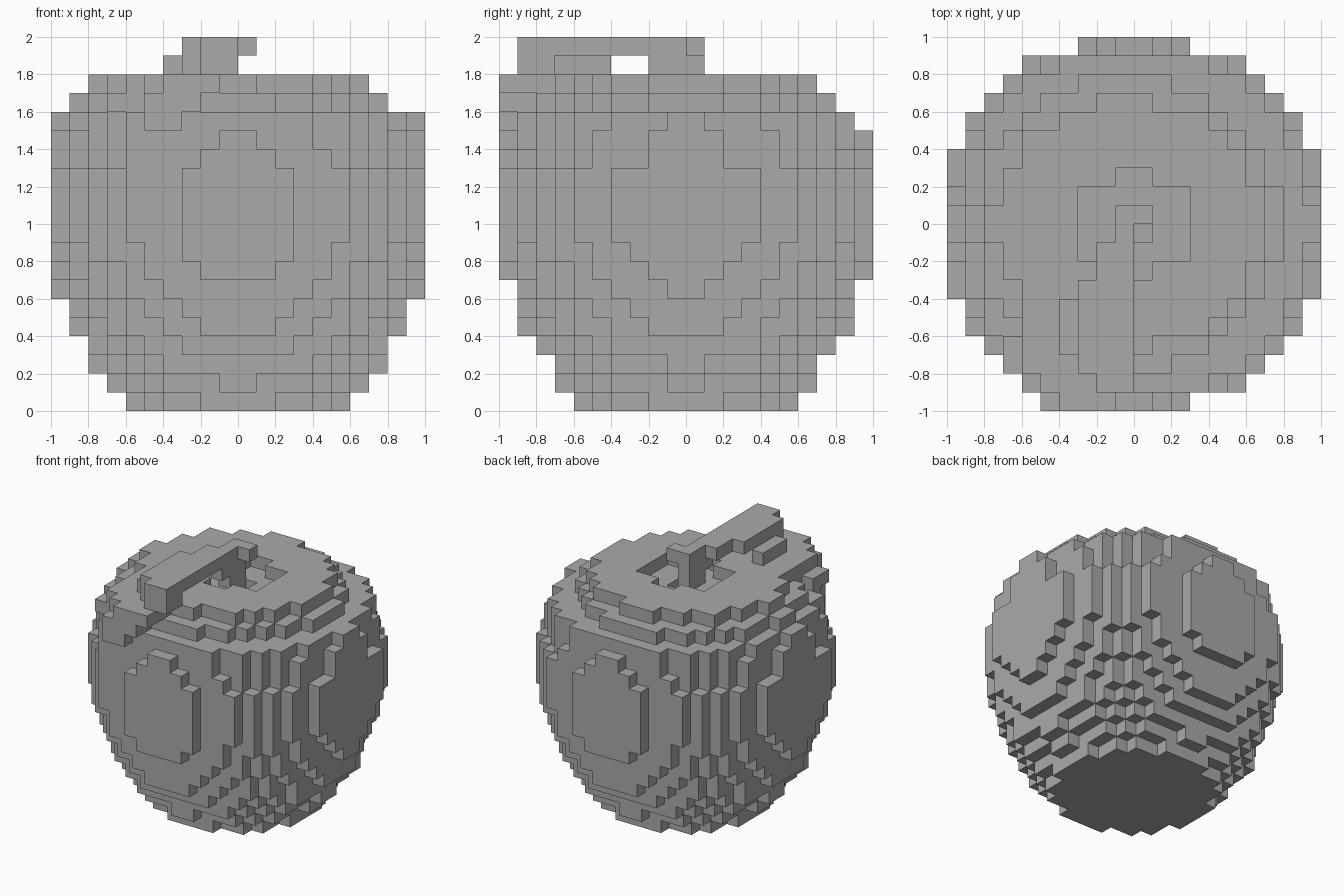
import bpy, bmesh
from mathutils import Vector

if "Cube" in bpy.data.objects:
    bpy.data.objects.remove(bpy.data.objects["Cube"], do_unlink=True)

S = 0.1  # block size

grey = bpy.data.materials.new("plain grey")
grey.use_nodes = True
grey.diffuse_color = (0.4, 0.4, 0.4, 1)
grey.node_tree.nodes["Principled BSDF"].inputs["Base Color"].default_value = (0.4, 0.4, 0.4, 1)


def box(x0, x1, y0, y1, z0, z1):
    """Set of blocks filling a box given in block counts."""
    return {(i, j, k) for i in range(x0, x1) for j in range(y0, y1) for k in range(z0, z1)}


def build(name, cells, hidden=frozenset()):
    """Make a shell of the outer block faces, leaving out those against hidden blocks."""
    bm = bmesh.new()
    for c in cells:
        for axis in range(3):
            for sign in (-1, 1):
                n = list(c)
                n[axis] += sign
                if tuple(n) in cells or tuple(n) in hidden:
                    continue
                u, v = (axis + 1) % 3, (axis + 2) % 3
                loop = [(0, 0), (1, 0), (1, 1), (0, 1)]
                corners = []
                for a, b in (loop if sign > 0 else loop[::-1]):
                    p = Vector(c)
                    p[axis] += sign > 0
                    p[u] += a
                    p[v] += b
                    corners.append(bm.verts.new(p * S))
                bm.faces.new(corners)
    bmesh.ops.remove_doubles(bm, verts=bm.verts, dist=0.001)
    mesh = bpy.data.meshes.new(name)
    bm.to_mesh(mesh)
    bm.free()
    mesh.materials.append(grey)
    obj = bpy.data.objects.new(name, mesh)
    bpy.context.collection.objects.link(obj)
    return obj


# Round body: one radius per block layer, bottom to top
radii = [0.595, 0.662, 0.755, 0.83, 0.875, 0.905, 0.956, 0.972, 1.0,
         1.0165, 1.0165, 1.0165, 1.0165, 0.978, 0.965, 0.953, 0.825, 0.715]
body = set()
for k, r in enumerate(radii):
    # the top two layers sit a little to one side
    shift, stretch = {16: (0.04, 1.05), 17: (0.04, 1.08)}.get(k, (0, 1.005))
    for i in range(-10, 10):
        for j in range(-10, 10):
            x, y = (i + 0.5) * S, (j + 0.5) * S
            if (x + shift) ** 2 + (y * stretch) ** 2 < r * r:
                body.add((i, j, k))

# Dimple in the top, two steps deep
for k, r in ((17, 0.3), (16, 0.15)):
    body -= {(i, j, k) for i in range(-4, 4) for j in range(-4, 4)
             if ((i + 0.5) * S) ** 2 + ((j + 0.5) * S * 1.1) ** 2 < r * r}

# Stem rising out of the dimple with a small tip to the side
stem = box(-1, 0, -1, 1, 16, 20) | box(-1, 0, -2, -1, 18, 19) | box(0, 1, 0, 1, 19, 20)

# Leaf arching forward from the stem and drooping over the shoulder
leaf = box(-2, 0, -3, -1, 19, 20) | box(-3, 0, -8, -3, 19, 20) | box(-2, 0, -9, -8, 19, 20)
leaf |= box(-4, -3, -7, -4, 18, 19) | box(-3, 0, -8, -7, 18, 19) | box(-2, 0, -9, -8, 18, 19)
leaf |= box(-5, -1, -9, -7, 17, 18) | box(-4, -1, -10, -9, 17, 18) | box(-6, -4, -8, -5, 17, 18)
leaf |= box(-5, -2, -10, -8, 16, 17) | box(-7, -5, -8, -6, 16, 17)
leaf |= box(-5, -3, -10, -9, 15, 16) | box(-6, -4, -9, -8, 13, 16)
leaf -= body | stem

build("fruit_body", body, stem | leaf)
build("stem", stem, body | leaf)
build("leaf", leaf, body | stem)
